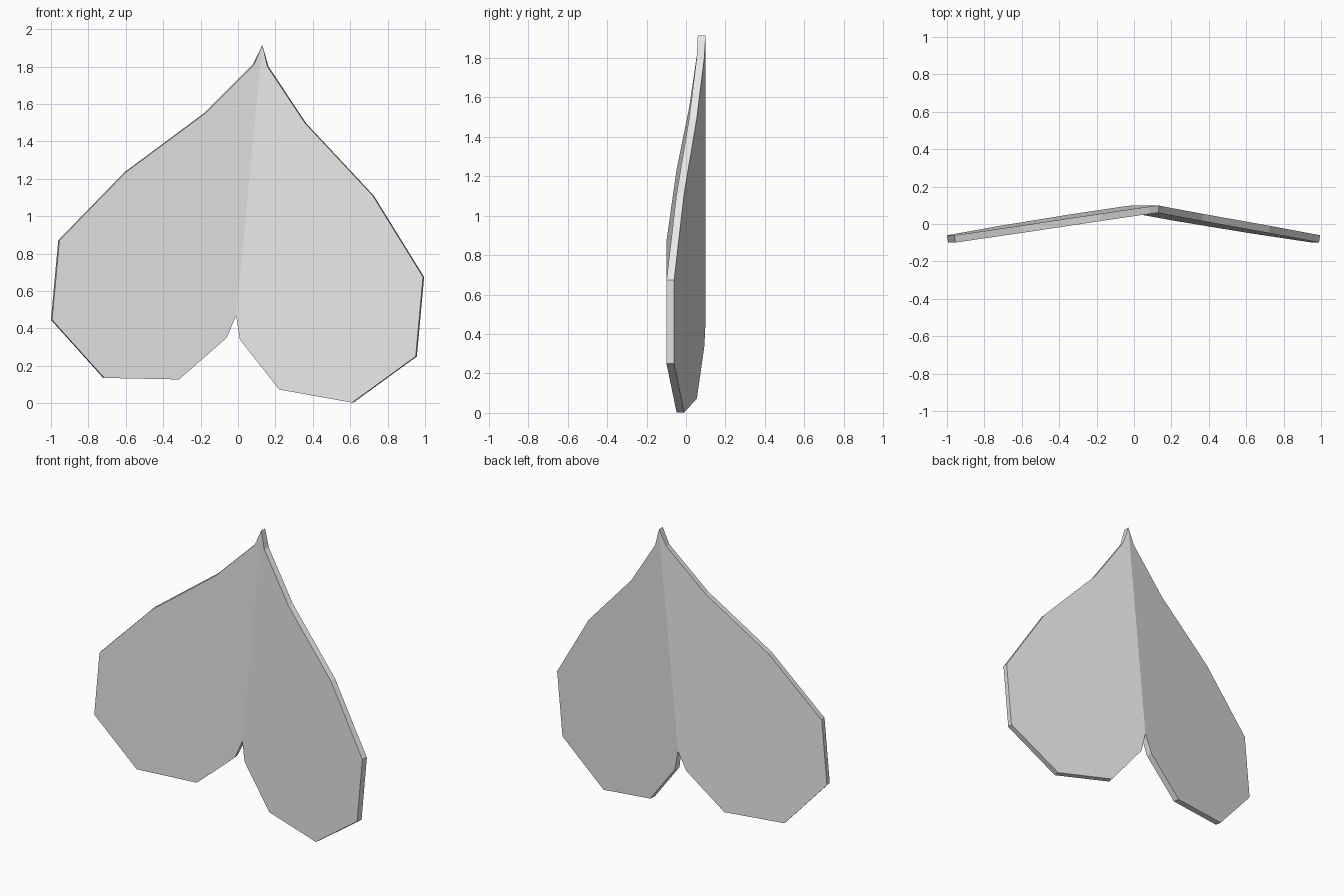
import bpy
import bmesh

cube = bpy.data.objects.get("Cube")
if cube:
    bpy.data.objects.remove(cube, do_unlink=True)

# Leaf colour
grey = bpy.data.materials.new("light_grey")
grey.use_nodes = True
grey.diffuse_color = (0.8, 0.8, 0.8, 1)
grey.node_tree.nodes["Principled BSDF"].inputs["Base Color"].default_value = (0.8, 0.8, 0.8, 1)

# Midrib ends and the outlines of the two halves, as x and z
TIP, NOTCH = (0.13, 1.915), (-0.01, 0.47)
RIGHT_HALF = [(0.085, 1.81), (-0.175, 1.55), (-0.6, 1.235), (-0.955, 0.87),
              (-0.994, 0.445), (-0.715, 0.135), (-0.315, 0.127), (-0.06, 0.35)]
LEFT_HALF = [(0.01, 0.34), (0.22, 0.073), (0.61, 0.003), (0.95, 0.25),
             (0.989, 0.675), (0.72, 1.11), (0.36, 1.495), (0.157, 1.8)]
RIB_Y, SLOPE, THICKNESS = 0.06, 0.162, 0.039


def folded(point):
    """Bend a flat outline point forward, away from the midrib."""
    x, z = point
    rib_x = NOTCH[0] + (z - NOTCH[1]) * (TIP[0] - NOTCH[0]) / (TIP[1] - NOTCH[1])
    return x, RIB_Y - SLOPE * abs(x - rib_x), z


# Leaf blade: two flat halves sharing the midrib edge
bm = bmesh.new()
tip, notch = bm.verts.new(folded(TIP)), bm.verts.new(folded(NOTCH))
bm.faces.new([tip] + [bm.verts.new(folded(p)) for p in RIGHT_HALF] + [notch])
bm.faces.new([notch] + [bm.verts.new(folded(p)) for p in LEFT_HALF] + [tip])
mesh = bpy.data.meshes.new("leaf")
bm.to_mesh(mesh)
bm.free()
mesh.materials.append(grey)
leaf = bpy.data.objects.new("leaf", mesh)
bpy.context.collection.objects.link(leaf)

# Even thickness behind the front surface
solid = leaf.modifiers.new("thickness", 'SOLIDIFY')
solid.thickness = THICKNESS
solid.offset = -1
solid.use_even_offset = True
